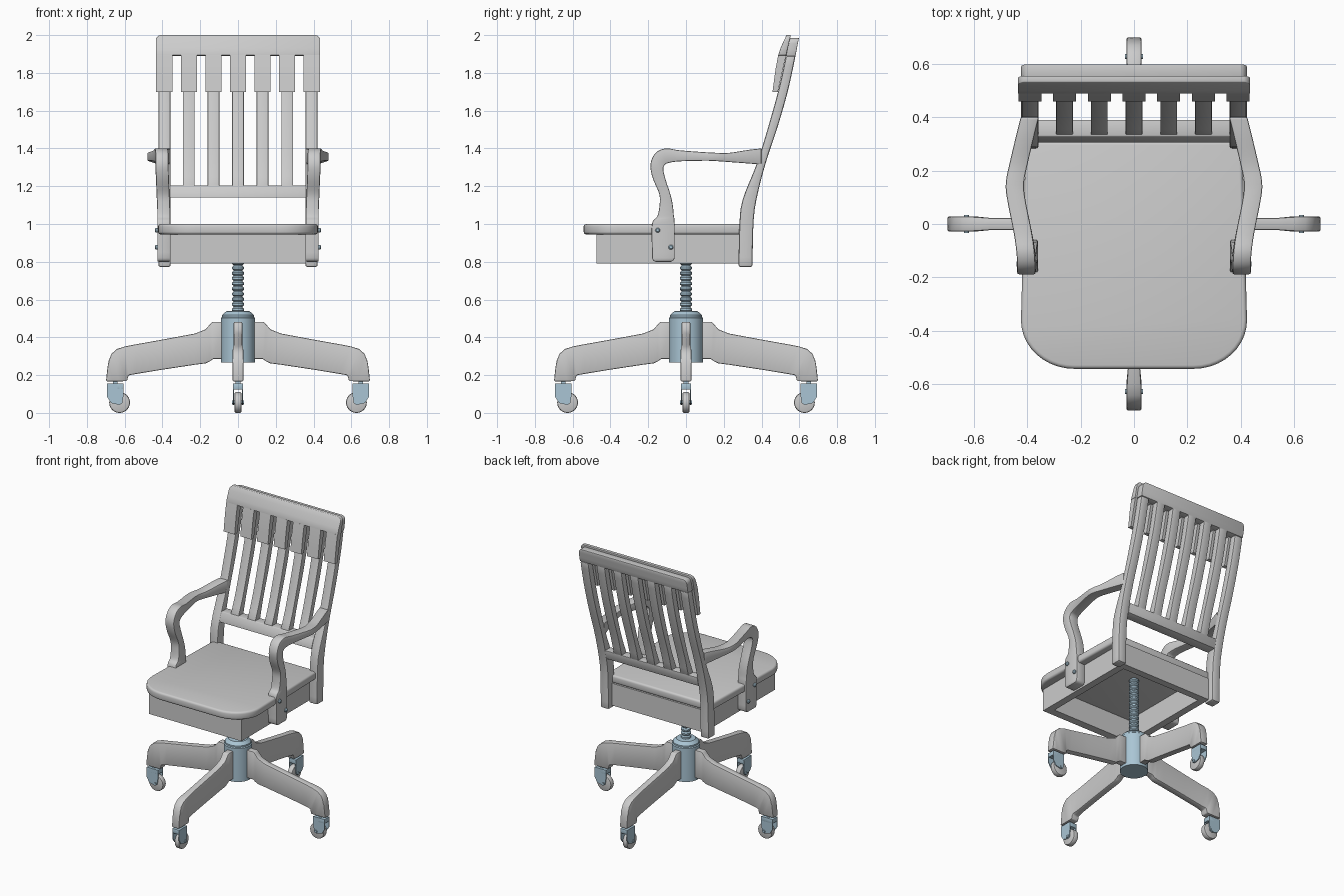
import bpy, bmesh, math
from mathutils import Vector

if "Cube" in bpy.data.objects:
    bpy.data.objects.remove(bpy.data.objects["Cube"])

steel = bpy.data.materials.new("blue_steel")
steel.diffuse_color = (0.40, 0.56, 0.66, 1)
steel.use_nodes = True
steel.node_tree.nodes["Principled BSDF"].inputs["Base Color"].default_value = steel.diffuse_color


def loft(name, rings, bevel=0.0, mat=None, segments=2):
    """Skin closed rings of points in order, cap both ends, bevel and smooth."""
    bm = bmesh.new()
    vs = [[bm.verts.new(p) for p in r] for r in rings]
    n = len(vs[0])
    for a, b in zip(vs, vs[1:]):
        for i in range(n):
            j = (i + 1) % n
            bm.faces.new((a[i], a[j], b[j], b[i]))
    bm.faces.new(vs[0][::-1])
    bm.faces.new(vs[-1])
    bmesh.ops.recalc_face_normals(bm, faces=bm.faces)
    me = bpy.data.meshes.new(name)
    bm.to_mesh(me)
    bm.free()
    ob = bpy.data.objects.new(name, me)
    bpy.context.collection.objects.link(ob)
    if mat:
        me.materials.append(mat)
    bpy.ops.object.select_all(action='DESELECT')
    ob.select_set(True)
    bpy.context.view_layer.objects.active = ob
    if bevel:
        m = ob.modifiers.new("bevel", 'BEVEL')
        m.width, m.segments = bevel, segments
        m.limit_method, m.angle_limit = 'ANGLE', math.radians(40)
        bpy.ops.object.modifier_apply(modifier=m.name)
    bpy.ops.object.shade_smooth_by_angle(angle=math.radians(35))
    return ob


def box(name, x0, x1, y0, y1, z0, z1, bevel=0.0, mat=None):
    return loft(name, [[(x0, y0, z), (x1, y0, z), (x1, y1, z), (x0, y1, z)]
                       for z in (z0, z1)], bevel, mat)


def lathe(name, profile, mat=None, n=32):
    """Turn (radius, z) pairs around the z axis."""
    return loft(name, [[(r * math.cos(2 * math.pi * i / n), r * math.sin(2 * math.pi * i / n), z)
                        for i in range(n)] for r, z in profile], 0, mat)


def smooth(pts, n=5):
    """Catmull-Rom resampling of a list of equal-length tuples."""
    p = [Vector(q) for q in pts]
    out = []
    for i in range(len(p) - 1):
        a, b, c, d = p[max(i - 1, 0)], p[i], p[i + 1], p[min(i + 2, len(p) - 1)]
        for k in range(n):
            t = k / n
            out.append(b + (c - a) * (t / 2) + (2 * a - 5 * b + 4 * c - d) * (t * t / 2)
                       + (3 * b - a - 3 * c + d) * (t ** 3 / 2))
    return out + [p[-1]]


# Curved back in side view: z, front y, back y
back_curve = smooth([(.776, .278, .352), (1.0, .283, .357), (1.13, .300, .373), (1.32, .375, .421),
                     (1.53, .440, .490), (1.74, .497, .548), (2.0, .552, .601)])
crest_curve = smooth([(1.7, .458, .486), (1.89, .487, .529), (2.0, .532, .555)])


def depth(curve, z):
    for a, b in zip(curve, curve[1:]):
        if z <= b[0]:
            return a.lerp(b, max(0, (z - a[0]) / (b[0] - a[0])))[1:]
    return curve[-1][1:]


def back_piece(name, x0, x1, z0, z1, bevel=.006, curve=back_curve, inset=0.0, top_round=0.0):
    """Upright or rail following the curved back, optionally with rounded top corners."""
    steps = max(2, int((z1 - z0 - top_round) / .05))
    rows = [(z0 + (z1 - top_round - z0) * i / steps, 0) for i in range(steps + 1)]
    if top_round:
        for i in range(1, 7):
            a = math.radians(13 * i)
            rows.append((z1 - top_round + top_round * math.sin(a) / math.sin(math.radians(78)),
                         top_round * (1 - math.cos(a))))
    rings = []
    for z, s in rows:
        f, b = depth(curve, z)
        rings.append([(x0 + s, f + inset, z), (x1 - s, f + inset, z), (x1 - s, b, z), (x0 + s, b, z)])
    return loft(name, rings, bevel)


# Seat slab with rounded front corners
outline = [(.405, .31)]
for i in range(11):
    a = math.radians(9 * i)
    outline.append((.223 + .2 * math.cos(a), -.36 - .182 * math.sin(a)))
outline += [(-x, y) for x, y in reversed(outline)]
loft("seat", [[(x, y, z) for x, y in outline] for z in (.945, 1.0)], .014, None, 3)

# Open apron frame under the seat
box("apron_front", -.36, .36, -.475, -.42, .79, .946)
box("apron_rear", -.36, .36, .265, .315, .79, .946)
for s in (-1, 1):
    xs = sorted((s * .31, s * .36))
    box("apron_side", *xs, -.42, .265, .79, .946)

# Back frame: posts, rails, slats
for s in (-1, 1):
    back_piece("back_post", *sorted((s * .357, s * .422)), .773, 1.89, .01)
back_piece("back_top_rail", -.422, .422, 1.89, 1.985, .006, top_round=.03)
back_piece("back_bottom_rail", -.36, .36, 1.14, 1.205, .004)
for i in range(-2, 3):
    back_piece("back_slat", i * .13 - .031, i * .13 + .031, 1.2, 1.895, .003, inset=.006)

# Comb-shaped crest in front of the back
back_piece("crest_bar", -.435, .435, 1.893, 2.0, .004, crest_curve, top_round=.03)
for i in range(-3, 4):
    back_piece("crest_tooth", i * .13 - .043, i * .13 + .043, 1.7, 1.895, 0, crest_curve)

# Arms: outer y z, inner y z, centre x
arm = smooth([(-.18, .85, -.06, .85, .393), (-.18, 1.0, -.06, 1.0, .393), (-.152, 1.04, -.065, 1.05, .393),
              (-.14, 1.10, -.07, 1.10, .394), (-.142, 1.16, -.082, 1.155, .397),
              (-.177, 1.245, -.108, 1.235, .400), (-.188, 1.317, -.12, 1.29, .403),
              (-.162, 1.375, -.110, 1.315, .403), (-.108, 1.40, -.085, 1.325, .406),
              (-.034, 1.39, -.03, 1.332, .416), (.10, 1.38, .10, 1.335, .442), (.16, 1.377, .16, 1.333, .445),
              (.23, 1.377, .23, 1.328, .431), (.336, 1.393, .336, 1.32, .406), (.40, 1.40, .40, 1.315, .390)], 4)
foot = [(-.16, .80, -.08, .80, .393), (-.174, .806, -.066, .806, .393), (-.18, .82, -.06, .82, .393)]
for s in (-1, 1):
    loft("arm", [[(s * (x - .034), y1, z1), (s * (x + .034), y1, z1),
                  (s * (x + .034), y2, z2), (s * (x - .034), y2, z2)]
                 for y1, z1, y2, z2, x in foot + [tuple(v) for v in arm]], .008)
    for y, z in ((-.15, .967), (-.08, .877)):
        ob = lathe("arm_bolt", [(.013, 0), (.013, .012), (.008, .018)], steel, 16)
        ob.rotation_euler = (0, s * math.pi / 2, 0)
        ob.location = (s * .422, y, z)

# Threaded screw and hub
thread = []
for i in range(15):
    z = .535 + .0275 * i
    thread += [(.024, z), (.032, z + .007), (.032, z + .017), (.024, z + .0245)]
lathe("screw", thread, steel, 24)
lathe("hub", [(.09, .267), (.09, .503), (.084, .508), (.084, .518), (.062, .538), (.03, .540)], steel, 40)

# Leg stations: top x z, bottom x z, half width
leg = [(.07, .482, .07, .285, .023), (.137, .482, .132, .285, .023), (.150, .467, .150, .272, .023),
       (.172, .442, .172, .262, .023), (.228, .42, .228, .255, .023), (.40, .388, .40, .229, .023),
       (.54, .363, .54, .206, .023), (.598, .352, .580, .199, .027), (.642, .338, .588, .168, .028),
       (.670, .312, .630, .167, .028), (.685, .275, .665, .167, .028), (.691, .24, .699, .167, .028)]
# Caster fork outline in side view
fork = [(.605, .156), (.693, .156), (.693, .085), (.672, .052), (.628, .042), (.613, .052), (.605, .10)]

for k in range(4):
    parts = [loft("leg", [[(x1, -w, z1), (x1, w, z1), (x2, w, z2), (x2, -w, z2)]
                          for x1, z1, x2, z2, w in leg], .006)]
    for s in (-1, 1):
        parts.append(loft("caster_fork", [[(x, s * y, z) for x, z in fork] for y in (.021, .027)], 0, steel))
    parts.append(box("caster_plate", .605, .693, -.027, .027, .124, .156, .003, steel))
    parts.append(box("caster_stem", .637, .661, -.012, .012, .15, .172, 0, steel))
    for name, r, w, mat, bev in (("wheel", .055, .019, None, .008), ("axle", .010, .033, steel, 0)):
        parts.append(loft(name, [[(.627 + r * math.cos(i * math.pi / 16), y, .055 + r * math.sin(i * math.pi / 16))
                                  for i in range(32)] for y in (-w, w)], bev, mat))
    for p in parts:
        p.rotation_euler = (0, 0, k * math.pi / 2)
